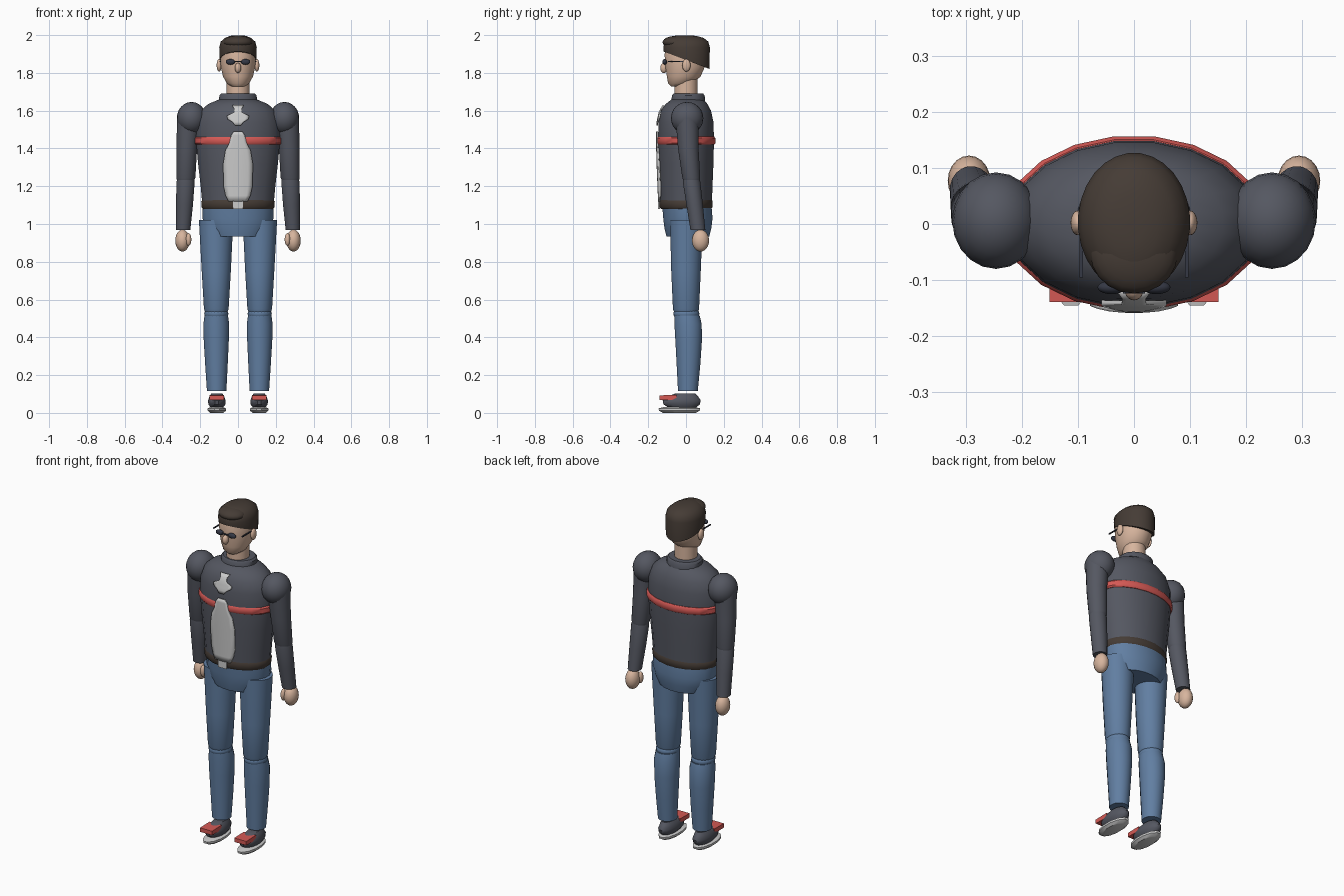
import bpy, bmesh, math
from mathutils import Vector

cube = bpy.data.objects.get("Cube")
if cube:
    bpy.data.objects.remove(cube, do_unlink=True)


def material(name, r, g, b):
    m = bpy.data.materials.new(name)
    m.use_nodes = True
    m.diffuse_color = (r, g, b, 1)
    m.node_tree.nodes["Principled BSDF"].inputs["Base Color"].default_value = (r, g, b, 1)
    return m


charcoal = material("charcoal", .09, .096, .12)
denim = material("denim", .12, .21, .36)
skin = material("skin", .68, .46, .34)
brown = material("dark brown", .06, .045, .036)
red = material("red", .66, .1, .09)
pale = material("pale grey", .6, .6, .6)
lens = material("lens", .035, .04, .06)


def finish(name, bm, mat, angle=40):
    bmesh.ops.recalc_face_normals(bm, faces=bm.faces)
    mesh = bpy.data.meshes.new(name)
    bm.to_mesh(mesh)
    bm.free()
    mesh.materials.append(mat)
    obj = bpy.data.objects.new(name, mesh)
    bpy.context.collection.objects.link(obj)
    bpy.ops.object.select_all(action='DESELECT')
    obj.select_set(True)
    bpy.context.view_layer.objects.active = obj
    bpy.ops.object.shade_smooth_by_angle(angle=math.radians(angle))
    return obj


def loft(name, rings, mat, sides=20, tilt=0):
    """Stack of ellipses (z, cx, cy, rx, ry); tilt slopes the first ring."""
    bm = bmesh.new()
    loops = []
    for i, (z, cx, cy, rx, ry) in enumerate(rings):
        loop = []
        for k in range(sides):
            a = 2 * math.pi * (k + .5) / sides
            x, y = cx + rx * math.cos(a), cy + ry * math.sin(a)
            loop.append(bm.verts.new((x, y, z + (tilt * y if i == 0 else 0))))
        loops.append(loop)
    for low, high in zip(loops, loops[1:]):
        for k in range(sides):
            n = (k + 1) % sides
            bm.faces.new((low[k], low[n], high[n], high[k]))
    bm.faces.new(loops[0][::-1])
    bm.faces.new(loops[-1])
    return finish(name, bm, mat)


def ball(name, loc, size, mat):
    bm = bmesh.new()
    bmesh.ops.create_uvsphere(bm, u_segments=20, v_segments=12, radius=1)
    bmesh.ops.scale(bm, vec=size, verts=bm.verts)
    bmesh.ops.translate(bm, vec=loc, verts=bm.verts)
    return finish(name, bm, mat)


def box(name, loc, size, mat, front_scale=1):
    bm = bmesh.new()
    bmesh.ops.create_cube(bm, size=1)
    for v in bm.verts:
        if v.co.y < 0:
            v.co.z *= front_scale
        v.co = Vector(c * s + o for c, s, o in zip(v.co, size, loc))
    return finish(name, bm, mat, 30)


# Jacket body, collar and belt
torso = [(1.09, 0, 0, .19, .138), (1.2, 0, 0, .2, .142), (1.32, 0, 0, .214, .147),
         (1.45, 0, 0, .226, .15), (1.54, 0, 0, .222, .147), (1.6, 0, 0, .2, .134),
         (1.635, 0, .003, .16, .112), (1.66, 0, .008, .1, .085)]
loft("jacket_body", torso, charcoal)
loft("collar", [(1.645, 0, .012, .102, .09), (1.68, 0, .012, .1, .088),
                (1.69, 0, .012, .09, .08)], charcoal)
loft("chest_stripe", [(1.42, 0, .002, .226, .15), (1.428, 0, .002, .234, .156),
                      (1.454, 0, .002, .234, .156), (1.462, 0, .002, .226, .15)], red)
loft("belt", [(1.08, 0, 0, .188, .134), (1.09, 0, 0, .196, .142),
              (1.118, 0, 0, .197, .143), (1.13, 0, 0, .19, .138)], brown)
box("buckle", (0, -.142, 1.102), (.054, .01, .045), pale)


# Shirt panels that follow the front of the jacket
def torso_front(x, z):
    for a, b in zip(torso, torso[1:]):
        if z <= b[0]:
            break
    t = (z - a[0]) / (b[0] - a[0])
    _, _, cy, rx, ry = (p + (q - p) * t for p, q in zip(a, b))
    return cy - ry * math.sqrt(1 - (x / rx) ** 2) - .005


def panel(name, outline, columns=6):
    bm = bmesh.new()
    rows = []
    for z, half in outline:
        xs = [half * (2 * c / columns - 1) for c in range(columns + 1)]
        rows.append([bm.verts.new((x, torso_front(x, z), z)) for x in xs])
    for low, high in zip(rows, rows[1:]):
        for c in range(columns):
            bm.faces.new((low[c], low[c + 1], high[c + 1], high[c]))
    obj = finish(name, bm, pale)
    mod = obj.modifiers.new("thickness", 'SOLIDIFY')
    mod.thickness = .008
    mod.offset = 0


panel("shirt_lower", [(1.12, .05), (1.15, .065), (1.2, .076), (1.32, .078),
                      (1.39, .066), (1.43, .045), (1.47, .036), (1.49, .022)])
panel("shirt_upper", [(1.522, .016), (1.54, .03), (1.555, .055), (1.572, .058),
                      (1.59, .022), (1.61, .02), (1.628, .03)])

# Pelvis
loft("pelvis", [(.935, 0, .01, .15, .115), (.98, 0, .01, .178, .126),
                (1.03, 0, .01, .19, .132), (1.09, 0, .005, .19, .132)], denim)

# Head and neck
loft("neck", [(1.66, 0, 0, .062, .062), (1.78, 0, 0, .062, .062)], skin)
loft("head", [(1.728, 0, -.04, .035, .04), (1.745, 0, -.03, .06, .066),
              (1.78, 0, -.012, .08, .09), (1.83, 0, -.005, .092, .105),
              (1.9, 0, -.003, .095, .112), (1.95, 0, 0, .085, .1)], skin)
loft("hair", [(1.868, 0, .003, .098, .122), (1.935, 0, .003, .1, .124),
              (1.965, 0, .003, .092, .116), (1.985, 0, 0, .07, .094),
              (1.996, 0, -.005, .042, .06), (1.999, 0, -.01, .016, .022)],
     brown, 28, tilt=-.38)
ball("hair_quiff", (0, -.052, 1.962), (.078, .072, .034), brown)
ball("nose", (0, -.117, 1.826), (.017, .019, .027), skin)
box("glasses_bridge", (0, -.121, 1.86), (.04, .006, .006), lens)

for side, s in (("left", 1), ("right", -1)):
    # Ears and glasses
    ball(side + "_ear", (s * .1, .002, 1.84), (.013, .022, .033), skin)
    ball(side + "_lens", (s * .04, -.113, 1.858), (.025, .012, .015), lens)
    box(side + "_temple", (s * .094, -.045, 1.86), (.006, .1, .006), lens)

    # Arms
    ball(side + "_shoulder", (s * .246, .006, 1.56), (.078, .086, .086), charcoal)
    loft(side + "_upper_arm", [(1.225, s * .278, .03, .044, .042),
                               (1.245, s * .276, .028, .051, .048),
                               (1.4, s * .271, .012, .055, .055),
                               (1.56, s * .262, .006, .062, .062)], charcoal)
    loft(side + "_forearm", [(.968, s * .29, .063, .038, .04),
                             (1.1, s * .283, .046, .045, .044),
                             (1.22, s * .278, .03, .049, .047),
                             (1.26, s * .277, .027, .04, .04)], charcoal)
    ball(side + "_hand", (s * .294, .077, .912), (.038, .045, .058), skin)
    ball(side + "_thumb", (s * .262, .05, .918), (.015, .018, .034), skin)

    # Legs
    loft(side + "_thigh", [(.53, s * .115, 0, .058, .062), (.55, s * .115, 0, .066, .07),
                           (.75, s * .115, 0, .078, .079),
                           (1.02, s * .116, .002, .092, .088)], denim)
    ball(side + "_knee", (s * .115, .002, .525), (.064, .069, .04), denim)
    loft(side + "_calf", [(.115, s * .113, .01, .052, .053), (.25, s * .114, .013, .06, .063),
                          (.38, s * .115, .014, .067, .071), (.47, s * .115, .011, .069, .073),
                          (.515, s * .115, .005, .063, .068)], denim)

    # Shoes
    loft(side + "_sole", [(0, s * .112, -.035, .036, .09), (.012, s * .112, -.035, .05, .112),
                          (.024, s * .112, -.035, .05, .114),
                          (.032, s * .112, -.035, .03, .08)], pale, 12)
    loft(side + "_shoe", [(.028, s * .112, -.02, .034, .075), (.045, s * .112, -.023, .046, .098),
                          (.066, s * .112, -.023, .047, .103), (.088, s * .112, -.015, .04, .08),
                          (.102, s * .112, -.005, .03, .055)], charcoal, 16)
    box(side + "_toe_cap", (s * .112, -.094, .081), (.078, .09, .028), red, .85)
